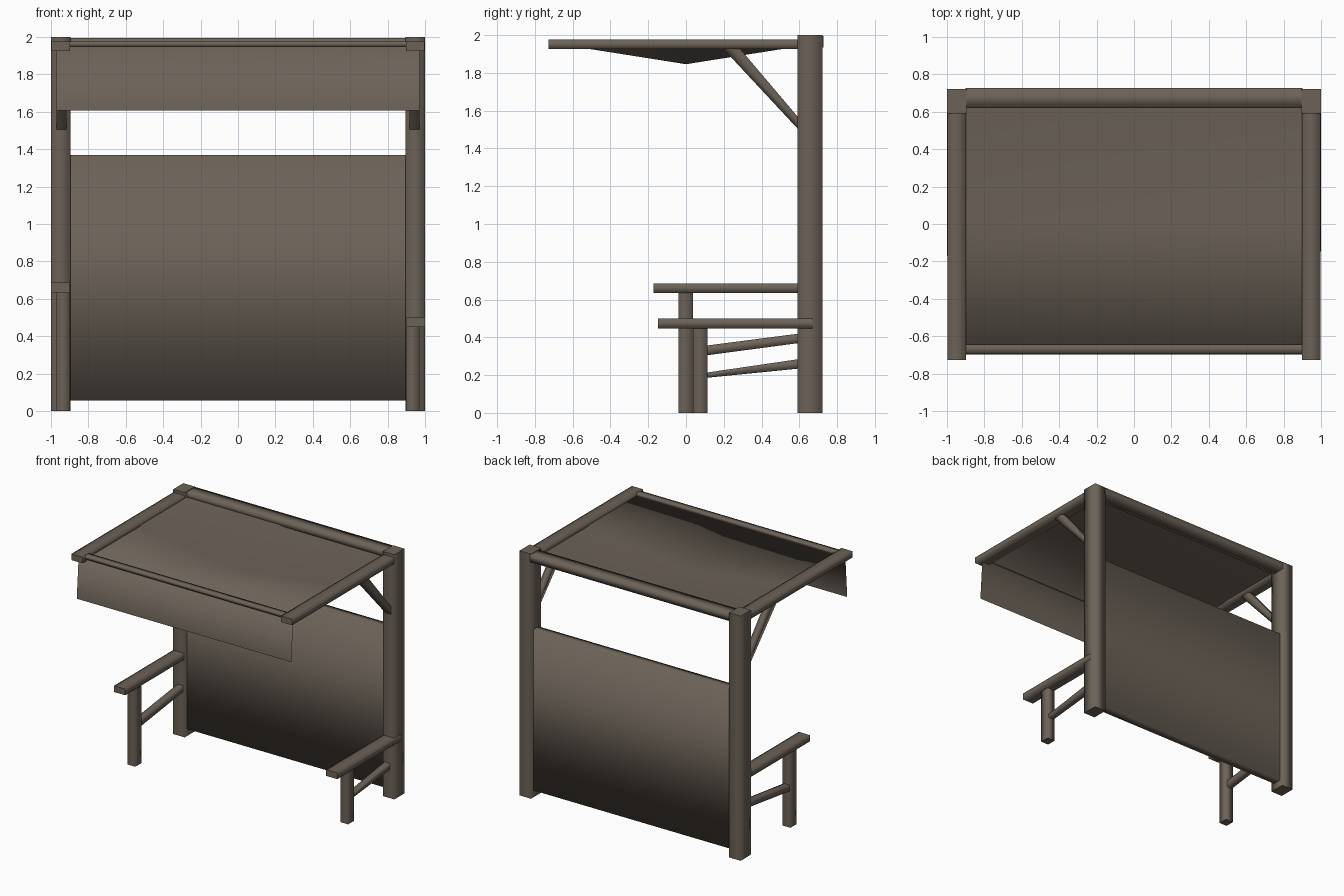
import bpy, bmesh
from mathutils import Vector

if "Cube" in bpy.data.objects:
    bpy.data.objects.remove(bpy.data.objects["Cube"])

wood = bpy.data.materials.new("weathered_grey_brown")
wood.diffuse_color = (0.150, 0.123, 0.098, 1)
wood.use_nodes = True
wood.node_tree.nodes["Principled BSDF"].inputs["Base Color"].default_value = wood.diffuse_color


def finish(name, bm):
    bmesh.ops.recalc_face_normals(bm, faces=bm.faces)
    me = bpy.data.meshes.new(name)
    bm.to_mesh(me)
    bm.free()
    me.materials.append(wood)
    for p in me.polygons:
        p.use_smooth = True
    ob = bpy.data.objects.new(name, me)
    bpy.context.collection.objects.link(ob)
    return ob


def bar(name, x, y, z, axis, capped=True):
    """Four-sided bar from (min, max) ranges; rounded shading along axis, sharp or open ends."""
    bm = bmesh.new()
    bmesh.ops.create_cube(bm, size=1)
    caps = [f for f in bm.faces if abs(f.normal[axis]) > 0.9]
    if capped:
        for f in caps:
            for e in f.edges:
                e.smooth = False
    else:
        bmesh.ops.delete(bm, geom=caps, context="FACES_ONLY")
    for v in bm.verts:
        v.co = Vector([(r[0] + r[1]) / 2 + c * (r[1] - r[0]) for r, c in zip((x, y, z), v.co)])
    return finish(name, bm)


def brace(name, x, profile):
    """Side profile of (y, z) points extruded along x; its ends are buried."""
    bm = bmesh.new()
    a, b = [[bm.verts.new((xx, y, z)) for y, z in profile] for xx in x]
    bm.faces.new(a)
    bm.faces.new(b[::-1])
    for i in (1, 3):
        j = (i + 1) % 4
        bm.faces.new((a[i], b[i], b[j], a[j]))
    return finish(name, bm)


def span(s, a, b):
    return tuple(sorted((s * a, s * b)))


# posts, roof side beams and diagonal braces on both sides
for s, side in ((-1, "left"), (1, "right")):
    bar(side + "_post", span(s, 0.896, 1.0), (0.591, 0.722), (0, 2), 2)
    bar(side + "_roof_beam", span(s, 0.897, 0.998), (-0.727, 0.66), (1.926, 1.976), 1)
    brace(side + "_roof_brace", span(s, 0.918, 0.97),
          [(0.6, 1.495), (0.6, 1.558), (0.28, 1.935), (0.19, 1.935)])

# back beam, front rod, thick back panel
bar("back_beam", (-0.9, 0.9), (0.62, 0.727), (1.935, 1.995), 0)
bar("front_rod", (-0.905, 0.905), (-0.695, -0.643), (1.948, 1.976), 0)
bar("back_panel", (-0.905, 0.905), (0.622, 0.692), (0.057, 1.37), 0, capped=False)

# sagging canopy cloth, its front edge folding down into a hanging valance
bm = bmesh.new()
bmesh.ops.create_grid(bm, x_segments=2, y_segments=2, size=1)
for v in bm.verts:
    centre = abs(v.co.x) < 0.1 and abs(v.co.y) < 0.1
    v.co = (v.co.x * 0.97, v.co.y * 0.672, 1.846 if centre else 1.952)
front = [e for e in bm.edges if all(v.co.y < -0.6 for v in e.verts)]
for v in bmesh.ops.extrude_edge_only(bm, edges=front)["geom"]:
    if isinstance(v, bmesh.types.BMVert):
        v.co.y, v.co.z = -0.697, 1.606
finish("canopy_and_valance", bm)

# left armrest, the taller one
bar("left_armrest", (-1.0, -0.9), (-0.172, 0.61), (0.635, 0.686), 1)
bar("left_arm_leg", (-0.97, -0.9), (-0.04, 0.037), (0, 0.64), 2)
brace("left_arm_brace", (-0.96, -0.91), [(0.6, 0.37), (0.6, 0.42), (0.02, 0.345), (0.02, 0.293)])

# right armrest, the lower one
bar("right_armrest", (0.9, 1.001), (-0.147, 0.67), (0.448, 0.50), 1)
bar("right_arm_leg", (0.9, 0.97), (0.037, 0.115), (0, 0.455), 2)
brace("right_arm_brace", (0.91, 0.96), [(0.6, 0.235), (0.6, 0.285), (0.1, 0.212), (0.1, 0.185)])
